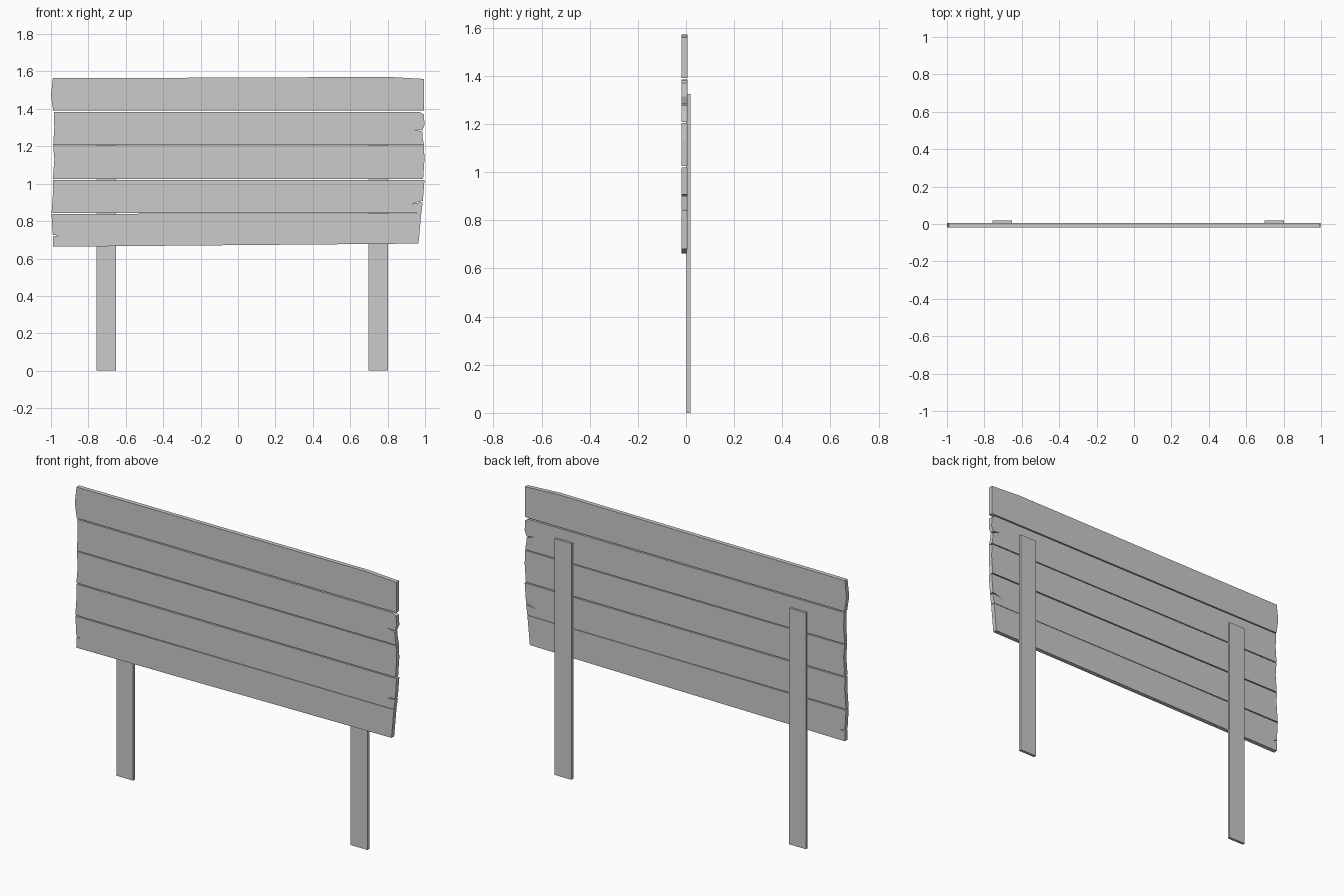
import bpy, bmesh

if "Cube" in bpy.data.objects:
    bpy.data.objects.remove(bpy.data.objects["Cube"])

FRONT, BACK = -0.018, 0.006


def slab(name, outline, y0, y1):
    """Extrude an x-z outline (counter-clockwise seen from the front) along y."""
    bm = bmesh.new()
    face = bm.faces.new([bm.verts.new((x, y0, z)) for x, z in outline])
    ext = bmesh.ops.extrude_face_region(bm, geom=[face], use_keep_orig=True)
    moved = [v for v in ext["geom"] if isinstance(v, bmesh.types.BMVert)]
    bmesh.ops.translate(bm, verts=moved, vec=(0, y1 - y0, 0))
    bmesh.ops.recalc_face_normals(bm, faces=bm.faces[:])
    mesh = bpy.data.meshes.new(name)
    bm.to_mesh(mesh)
    bm.free()
    obj = bpy.data.objects.new(name, mesh)
    bpy.context.collection.objects.link(obj)
    return obj


def crack(x, z, tip_x, tip_z, w=0.007):
    """Thin crooked split running inward from an end, listed bottom to top."""
    mx, mz = (x + tip_x) / 2, (z + tip_z) / 2 + 0.002
    return [(x, z - w / 2), (mx, mz - w / 4), (tip_x, tip_z),
            (mx, mz + w / 4), (x, z + w / 2)]


# Weathered planks, bottom to top: bottom edge, right end, top edge, left end
planks = [
    [(-0.99, 0.663), (0.965, 0.68), (0.98, 0.842), (0.07, 0.841), (-0.997, 0.838)]
    + crack(-0.99, 0.722, -0.96, 0.72)[::-1],
    [(-0.997, 0.844), (0.07, 0.844), (0.98, 0.844)]
    + crack(0.988, 0.904, 0.925, 0.89)
    + [(0.997, 1.02), (-0.99, 1.02), (-0.989, 0.95)],
    [(-0.99, 1.026), (0.99, 1.026), (0.997, 1.13), (0.994, 1.203),
     (-0.988, 1.203), (-0.982, 1.13)],
    [(-0.988, 1.208), (0.994, 1.208), (0.987, 1.25)]
    + crack(0.985, 1.28, 0.938, 1.29)
    + [(0.997, 1.315), (0.994, 1.37), (0.972, 1.383), (-0.985, 1.384),
       (-0.982, 1.30)],
    [(-0.988, 1.39), (0.995, 1.39), (0.995, 1.56), (0.80, 1.571),
     (-0.10, 1.567), (-0.99, 1.564), (-1.0, 1.47)],
]
for i, outline in enumerate(planks):
    slab(f"plank_{i + 1}", outline, FRONT, BACK)

# Support posts behind the planks
for name, x in (("left_post", -0.704), ("right_post", 0.75)):
    h = 0.052
    slab(name, [(x - h, 0), (x + h, 0), (x + h, 1.325), (x - h, 1.325)],
         0.002, 0.018)
